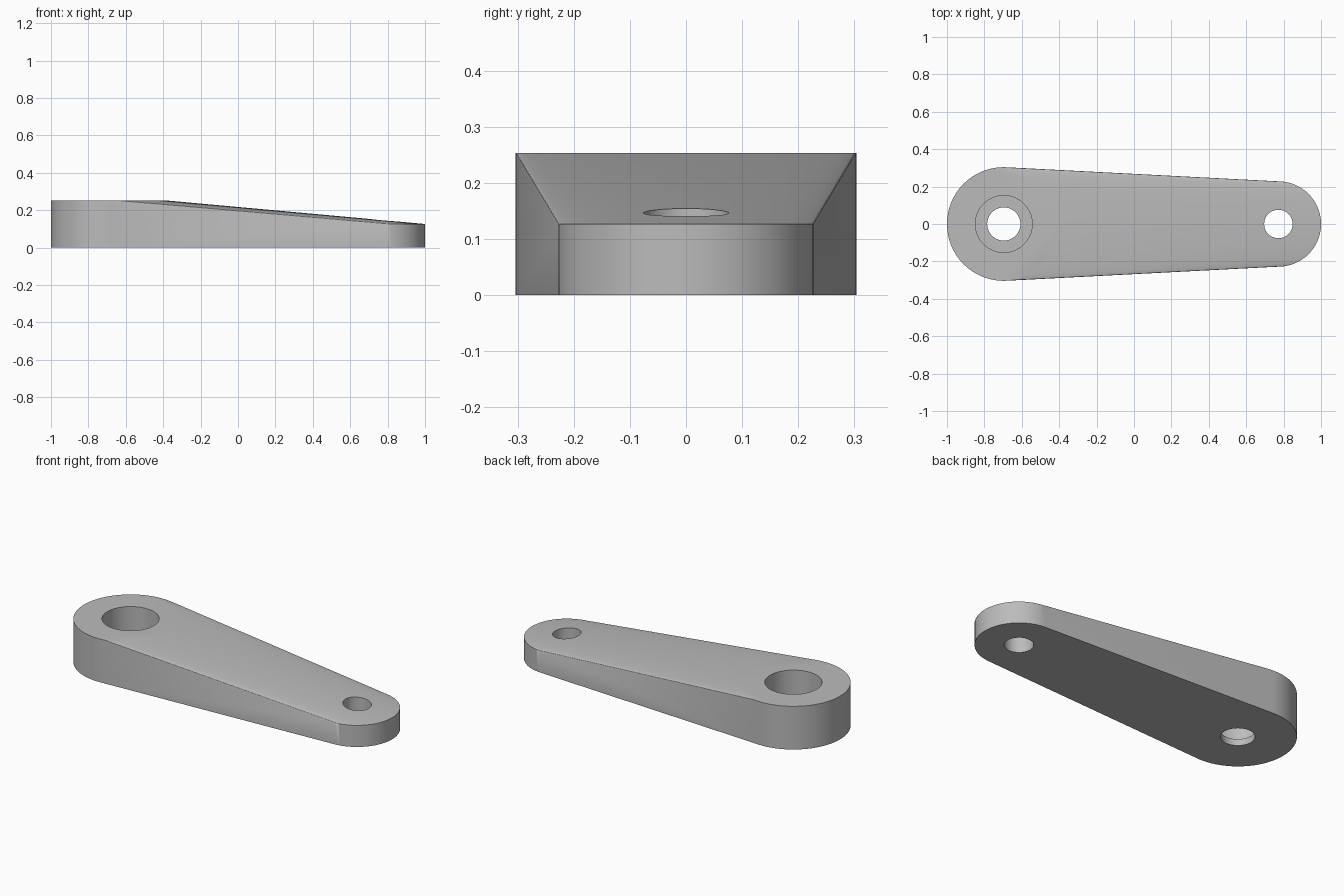
import bpy, bmesh, math
from mathutils import Matrix

cube = bpy.data.objects.get("Cube")
if cube:
    bpy.data.objects.remove(cube, do_unlink=True)

U = 2 / 79                      # one design unit
BIG_X, SMALL_X = -1 + 12 * U, 1 - 9 * U
SEGMENTS = 96

grey = bpy.data.materials.new("plain grey")
grey.use_nodes = True
grey.diffuse_color = (0.5, 0.5, 0.5, 1)
grey.node_tree.nodes["Principled BSDF"].inputs["Base Color"].default_value = (0.5, 0.5, 0.5, 1)


def add_cylinder(bm, x, radius, bottom, top):
    place = Matrix.Translation((x, 0, (bottom + top) / 2))
    bmesh.ops.create_cone(bm, cap_ends=True, segments=SEGMENTS, radius1=radius,
                          radius2=radius, depth=top - bottom, matrix=place)


def make_object(name, bm):
    mesh = bpy.data.meshes.new(name)
    bm.to_mesh(mesh)
    bm.free()
    mesh.materials.append(grey)
    obj = bpy.data.objects.new(name, mesh)
    bpy.context.collection.objects.link(obj)
    return obj


# Lever body: tall and short round ends wrapped in one convex skin
bm = bmesh.new()
add_cylinder(bm, BIG_X, 12 * U, 0, 10 * U)
add_cylinder(bm, SMALL_X, 9 * U, 0, 5 * U)
bmesh.ops.delete(bm, geom=bm.faces[:] + bm.edges[:], context='EDGES_FACES')
bmesh.ops.convex_hull(bm, input=bm.verts[:])
bmesh.ops.delete(bm, geom=[v for v in bm.verts if not v.link_faces], context='VERTS')
bmesh.ops.dissolve_limit(bm, angle_limit=math.radians(0.05),
                         verts=bm.verts[:], edges=bm.edges[:])
bmesh.ops.recalc_face_normals(bm, faces=bm.faces[:])
lever = make_object("lever_arm", bm)
bpy.context.view_layer.objects.active = lever
lever.select_set(True)

# Counterbore, pivot hole and pin hole
for name, x, radius, bottom in (("counterbore", BIG_X, 6 * U, 1.5 * U),
                                ("pivot_hole", BIG_X, 3.5 * U, -0.1),
                                ("pin_hole", SMALL_X, 3 * U, -0.1)):
    bm = bmesh.new()
    add_cylinder(bm, x, radius, bottom, 0.4)
    cutter = make_object(name + "_cutter", bm)
    cutter.hide_render = True
    cut = lever.modifiers.new(name, 'BOOLEAN')
    cut.operation = 'DIFFERENCE'
    cut.solver = 'EXACT'
    cut.object = cutter
    bpy.ops.object.modifier_apply(modifier=cut.name)
    bpy.data.objects.remove(cutter, do_unlink=True)

bpy.ops.object.shade_smooth_by_angle(angle=math.radians(30))
